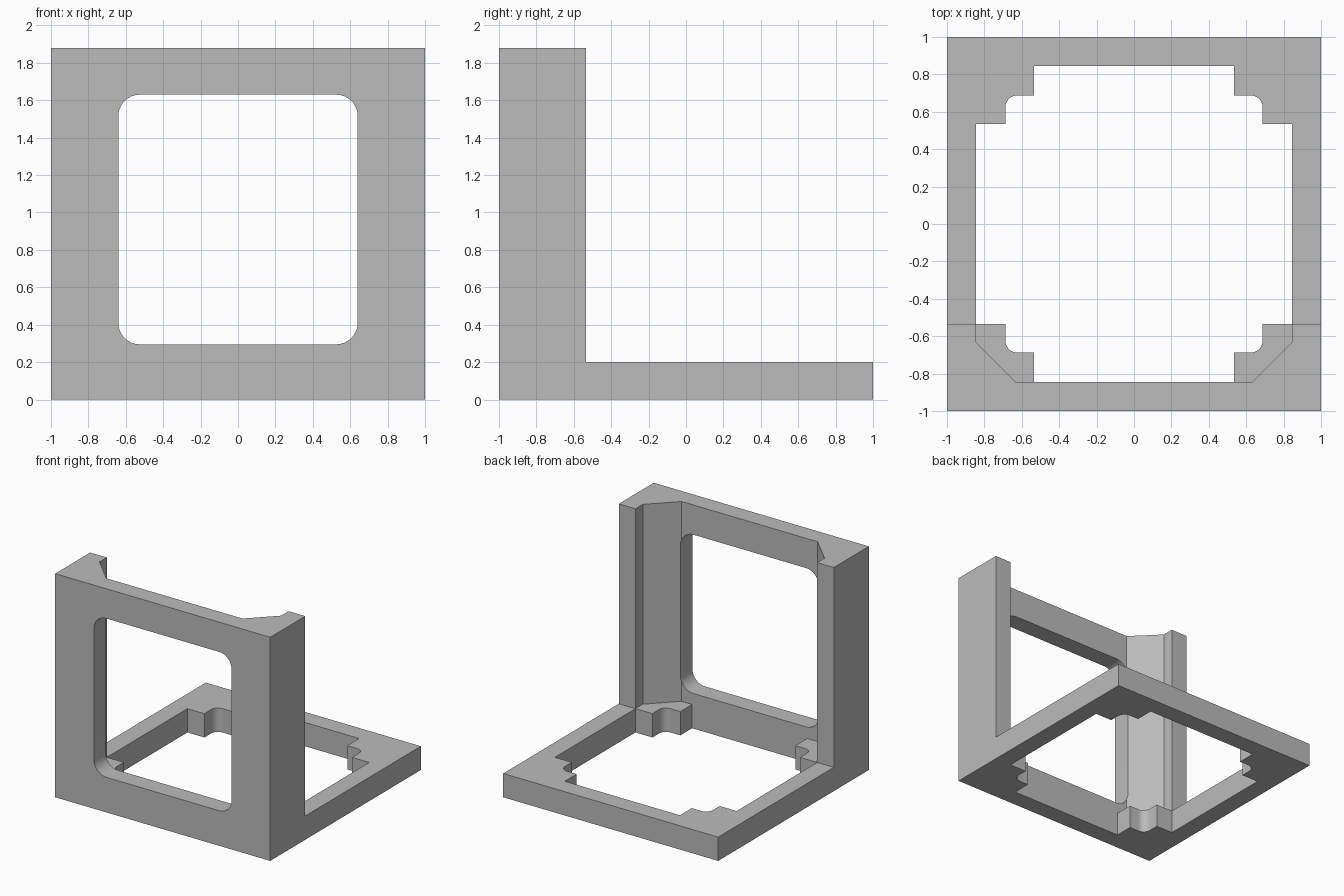
import bpy
import bmesh
from math import sin, cos, pi
from mathutils import Matrix

old = bpy.data.objects.get("Cube")
if old:
    bpy.data.objects.remove(old, do_unlink=True)

grey = bpy.data.materials.new("plain grey")
grey.use_nodes = True
colour = (0.5, 0.5, 0.5, 1)
grey.diffuse_color = colour
grey.node_tree.nodes["Principled BSDF"].inputs["Base Color"].default_value = colour


def arc(cx, cy, r, start, steps=8):
    """Quarter-circle points, counterclockwise from the start angle."""
    return [(cx + r * cos(start + i * pi / 2 / steps),
             cy + r * sin(start + i * pi / 2 / steps)) for i in range(steps + 1)]


def prism(name, points, low, high, matrix=Matrix()):
    """Extrude a counterclockwise profile along z, then place it."""
    bm = bmesh.new()
    face = bm.faces.new([bm.verts.new((x, y, low)) for x, y in points])
    top = bmesh.ops.extrude_face_region(bm, geom=[face])["geom"]
    bmesh.ops.translate(bm, vec=(0, 0, high - low),
                        verts=[v for v in top if isinstance(v, bmesh.types.BMVert)])
    bmesh.ops.recalc_face_normals(bm, faces=bm.faces)
    bm.transform(matrix)
    mesh = bpy.data.meshes.new(name)
    bm.to_mesh(mesh)
    bm.free()
    mesh.materials.append(grey)
    obj = bpy.data.objects.new(name, mesh)
    bpy.context.collection.objects.link(obj)
    return obj


def cut(target, cutter):
    """Subtract the cutter and remove it."""
    mod = target.modifiers.new("cut", 'BOOLEAN')
    mod.operation = 'DIFFERENCE'
    mod.solver = 'EXACT'
    mod.object = cutter
    bpy.context.view_layer.objects.active = target
    bpy.ops.object.modifier_apply(modifier=mod.name)
    bpy.data.objects.remove(cutter, do_unlink=True)


# Solid block
INNER, WALL_BACK, BASE_TOP, HEIGHT = 0.845, -0.535, 0.2, 1.88
frame = prism("corner_frame", [(-1, -1), (1, -1), (1, 1), (-1, 1)], 0, HEIGHT)

# Space above the base and behind the wall, with chamfered inner corners
half = [(0.633, -INNER), (INNER, -0.633), (INNER, WALL_BACK), (1.1, WALL_BACK), (1.1, 1.1)]
space = half + [(-x, y) for x, y in reversed(half)]
cut(frame, prism("space_cutter", space, BASE_TOP, 2.1))

# Base opening with a notched tab at each corner
corner = [(INNER, 0.535), (0.688, 0.535)] + arc(0.623, 0.623, 0.065, 0) \
    + [(0.535, 0.688), (0.535, INNER)]
opening = []
for turn in range(4):
    opening += corner
    corner = [(-y, x) for x, y in corner]
cut(frame, prism("opening_cutter", opening, -0.1, 0.5))

# Rounded window through the wall
R, SIDE, LOW, HIGH = 0.115, 0.64, 0.295, 1.63
window = (arc(SIDE - R, HIGH - R, R, 0) + arc(R - SIDE, HIGH - R, R, pi / 2)
          + arc(R - SIDE, LOW + R, R, pi) + arc(SIDE - R, LOW + R, R, 1.5 * pi))
cut(frame, prism("window_cutter", window, 0.3, 1.2, Matrix.Rotation(pi / 2, 4, 'X')))

bpy.ops.object.select_all(action='DESELECT')
frame.select_set(True)
bpy.context.view_layer.objects.active = frame
bpy.ops.object.shade_smooth_by_angle(angle=pi / 6)
